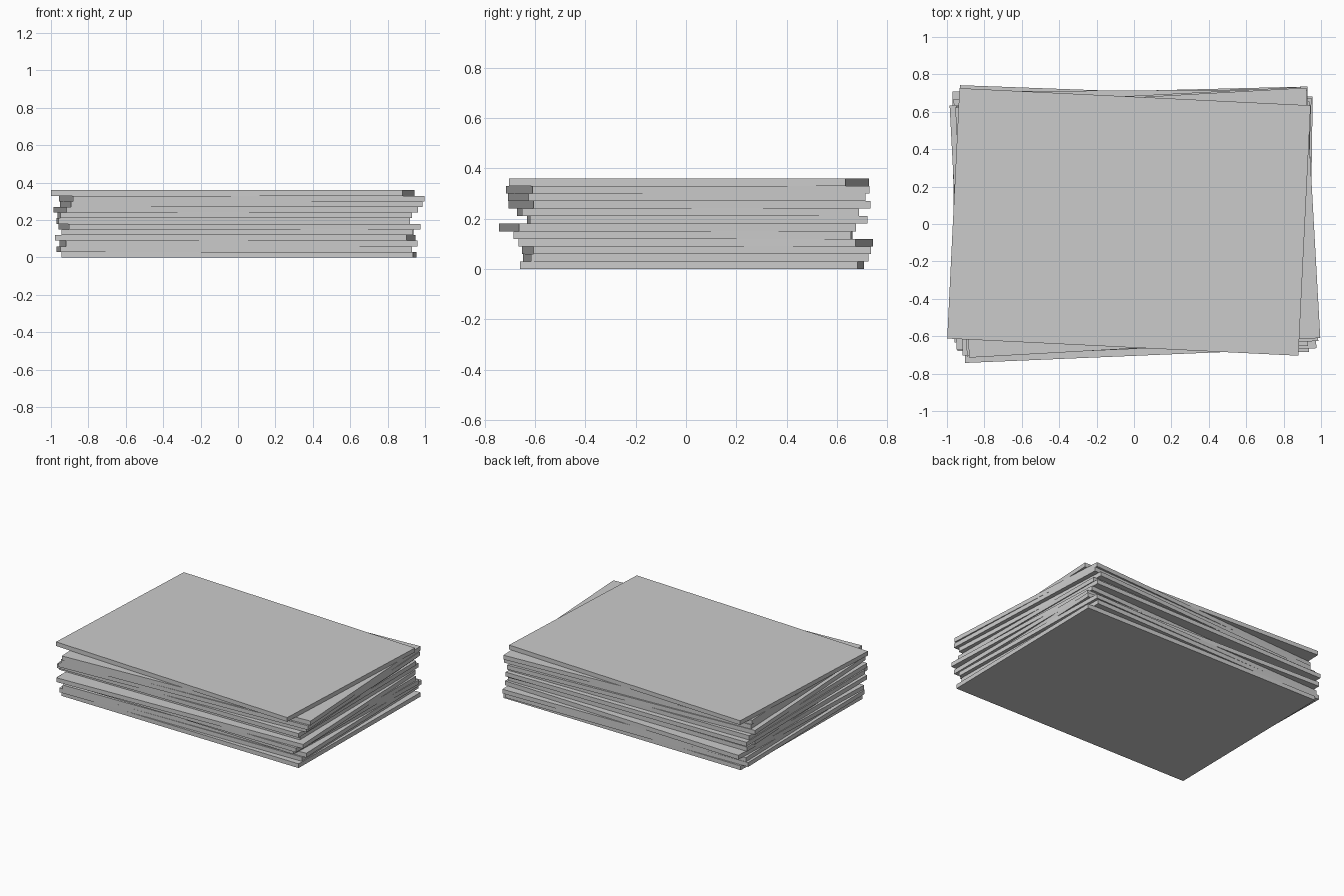
import bpy
from math import radians

WIDTH, DEPTH, THICK = 1.88, 1.34, 0.03

# Centre x, centre y and turn in degrees of each sheet, bottom to top
LAYERS = [
    (0.006, 0.024, -0.8),
    (-0.020, 0.038, 1.0),
    (0.003, 0.042, 1.4),
    (-0.015, 0.038, -2.1),
    (-0.003, -0.012, -0.15),
    (0.008, -0.034, 2.4),
    (-0.025, 0.044, 0.4),
    (-0.017, 0.008, 0.6),
    (-0.012, 0.014, 3.0),
    (0.017, 0.003, 2.5),
    (0.020, 0.007, 3.2),
    (-0.027, 0.011, -2.8),
]


def add_sheet(name, x, y, z, turn):
    bpy.ops.mesh.primitive_cube_add(size=1, location=(x, y, z),
                                    rotation=(0, 0, radians(turn)))
    sheet = bpy.context.object
    sheet.name = name
    sheet.scale = (WIDTH, DEPTH, THICK)
    return sheet


# Loosely stacked flat sheets
for i, (x, y, turn) in enumerate(LAYERS):
    add_sheet(f"sheet_{i + 1:02d}", x, y, (i + 0.5) * THICK, turn)
